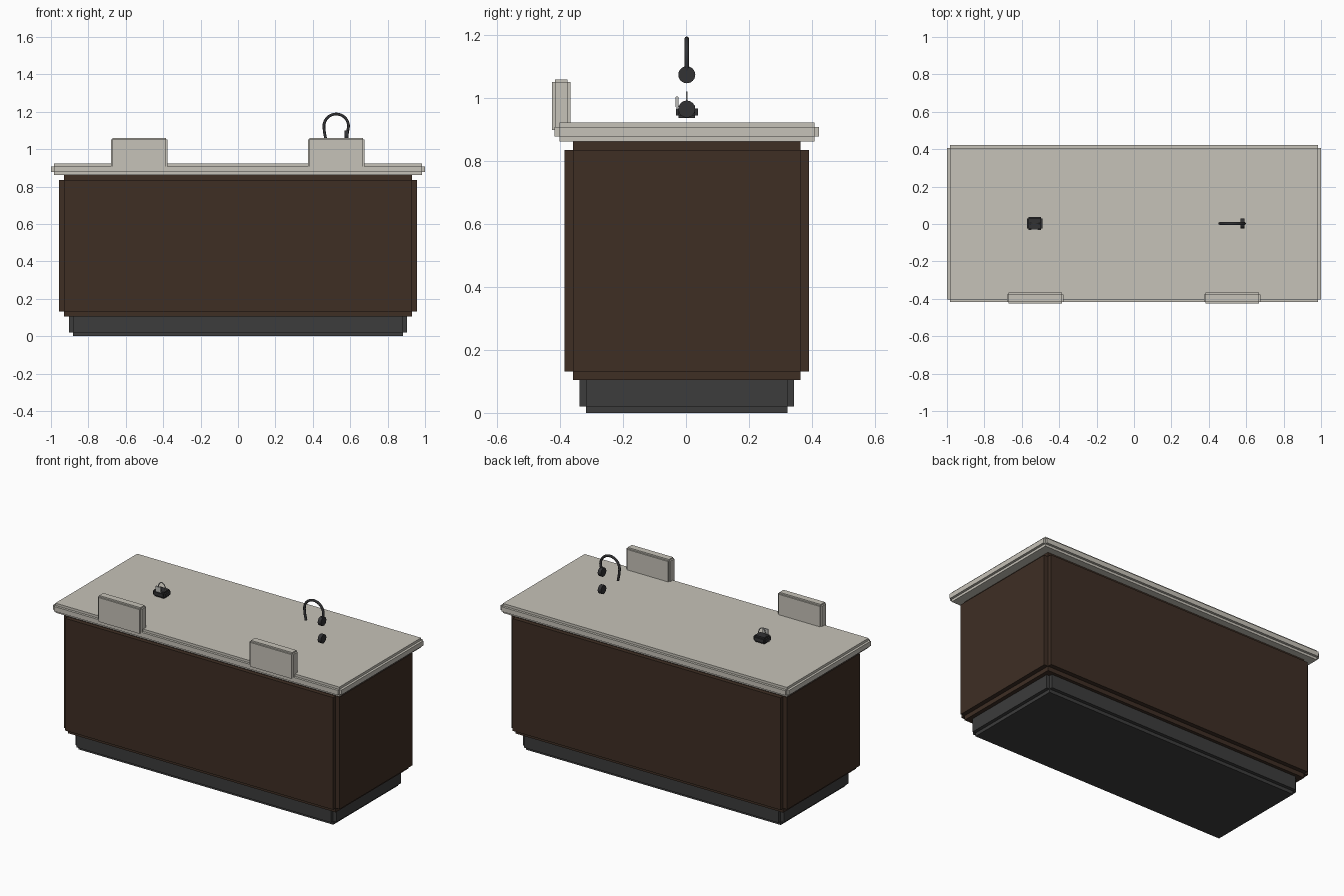
import bpy, bmesh, math
from mathutils import Matrix, Vector

if "Cube" in bpy.data.objects:
    bpy.data.objects.remove(bpy.data.objects["Cube"])


def material(name, rgb):
    m = bpy.data.materials.new(name)
    lin = [((c / 255 + 0.055) / 1.055) ** 2.4 for c in rgb]
    m.diffuse_color = (*lin, 1)
    m.use_nodes = True
    m.node_tree.nodes["Principled BSDF"].inputs["Base Color"].default_value = m.diffuse_color
    return m


STONE = material("warm_grey_stone", (198, 194, 184))
WOOD = material("dark_wood", (62, 46, 36))
KICK = material("charcoal", (60, 60, 60))
METAL = material("black_metal", (50, 50, 52))
STEEL = material("pale_steel", (190, 190, 186))
YC = 0.0025  # depth centre of the bench


def add(name, bm, mat, smooth=False):
    bmesh.ops.recalc_face_normals(bm, faces=bm.faces)
    me = bpy.data.meshes.new(name)
    bm.to_mesh(me)
    bm.free()
    me.materials.append(mat)
    ob = bpy.data.objects.new(name, me)
    bpy.context.collection.objects.link(ob)
    if smooth:
        bpy.context.view_layer.objects.active = ob
        ob.select_set(True)
        bpy.ops.object.shade_smooth_by_angle(angle=math.radians(40))
        ob.select_set(False)
    return ob


def notched_box(name, lo, hi, inset, mat):
    """Box whose edges are all rebated by a square step."""
    g = [(lo[a], lo[a] + inset, hi[a] - inset, hi[a]) for a in range(3)]
    solid = {(i, j, k) for i in range(3) for j in range(3) for k in range(3)
             if (i != 1) + (j != 1) + (k != 1) <= 1}
    bm = bmesh.new()
    for cell in solid:
        for a in range(3):
            for side in (0, 1):
                near = list(cell)
                near[a] += 2 * side - 1
                if tuple(near) in solid:
                    continue
                b, c = (a + 1) % 3, (a + 2) % 3
                quad = []
                for u, v in ((0, 0), (1, 0), (1, 1), (0, 1)):
                    p = [0, 0, 0]
                    p[a] = g[a][cell[a] + side]
                    p[b] = g[b][cell[b] + u]
                    p[c] = g[c][cell[c] + v]
                    quad.append(bm.verts.new(p))
                bm.faces.new(quad)
    bmesh.ops.remove_doubles(bm, verts=bm.verts, dist=1e-5)
    return add(name, bm, mat)


def disc(name, centre, radius, depth, mat):
    bm = bmesh.new()
    m = Matrix.Translation(centre) @ Matrix.Rotation(math.pi / 2, 4, 'Y')
    bmesh.ops.create_cone(bm, cap_ends=True, segments=24, radius1=radius,
                          radius2=radius, depth=depth, matrix=m)
    return add(name, bm, mat, True)


def tube(name, path, radius, mat, sides=10):
    """Round tube along (x, z) points at the bench centre line."""
    pts = [Vector((x, YC, z)) for x, z in path]
    bm = bmesh.new()
    rings = []
    for i, p in enumerate(pts):
        t = (pts[min(i + 1, len(pts) - 1)] - pts[max(i - 1, 0)]).normalized()
        n = t.cross(Vector((0, 1, 0)))
        rings.append([bm.verts.new(p + radius * (
            n * math.cos(2 * math.pi * s / sides)
            + Vector((0, math.sin(2 * math.pi * s / sides), 0))))
            for s in range(sides)])
    for r, q in zip(rings, rings[1:]):
        for s in range(sides):
            n = (s + 1) % sides
            bm.faces.new((r[s], r[n], q[n], q[s]))
    bm.faces.new(rings[0])
    bm.faces.new(rings[-1])
    return add(name, bm, mat, True)


# Bench body: plinth, cabinet and worktop
notched_box("plinth", (-.904, YC - .341, 0), (.904, YC + .341, .127), .021, KICK)
notched_box("cabinet", (-.956, YC - .388, .105), (.956, YC + .388, .8625), .027, WOOD)
notched_box("worktop", (-1, YC - .42, .8625), (1, YC + .42, .9225), .015, STONE)

# Two upright guards on the front edge
for side, cx in (("left", -.528), ("right", .525)):
    notched_box(side + "_guard", (cx - .152, -.4255, .89),
                (cx + .152, -.367, 1.0595), .009, STONE)

# Curved spout with its two round valves
arc = [(.525 + .066 * math.cos(a), 1.122 + .066 * math.sin(a))
       for a in (math.pi * i / 16 for i in range(17))]
tube("spout", [(.582, 1.07), (.587, 1.1)] + arc + [(.462, 1.09), (.47, 1.05)],
     .0075, METAL)
disc("upper_valve", (.581, YC, 1.074), .027, .022, METAL)
disc("lower_valve", (.581, YC, .965), .027, .022, METAL)

# Gas outlet block with a small loop handle and tab
notched_box("outlet_block", (-.573, YC - .035, .936), (-.488, YC + .035, .976), .009, METAL)
tube("outlet_handle", [(-.53 + .027 * math.cos(a), .972 + .046 * math.sin(a))
     for a in (math.pi * i / 12 for i in range(13))], .003, STEEL, 8)
notched_box("outlet_tab", (-.55, -.033, .97), (-.512, -.024, 1.005), .002, STEEL)
